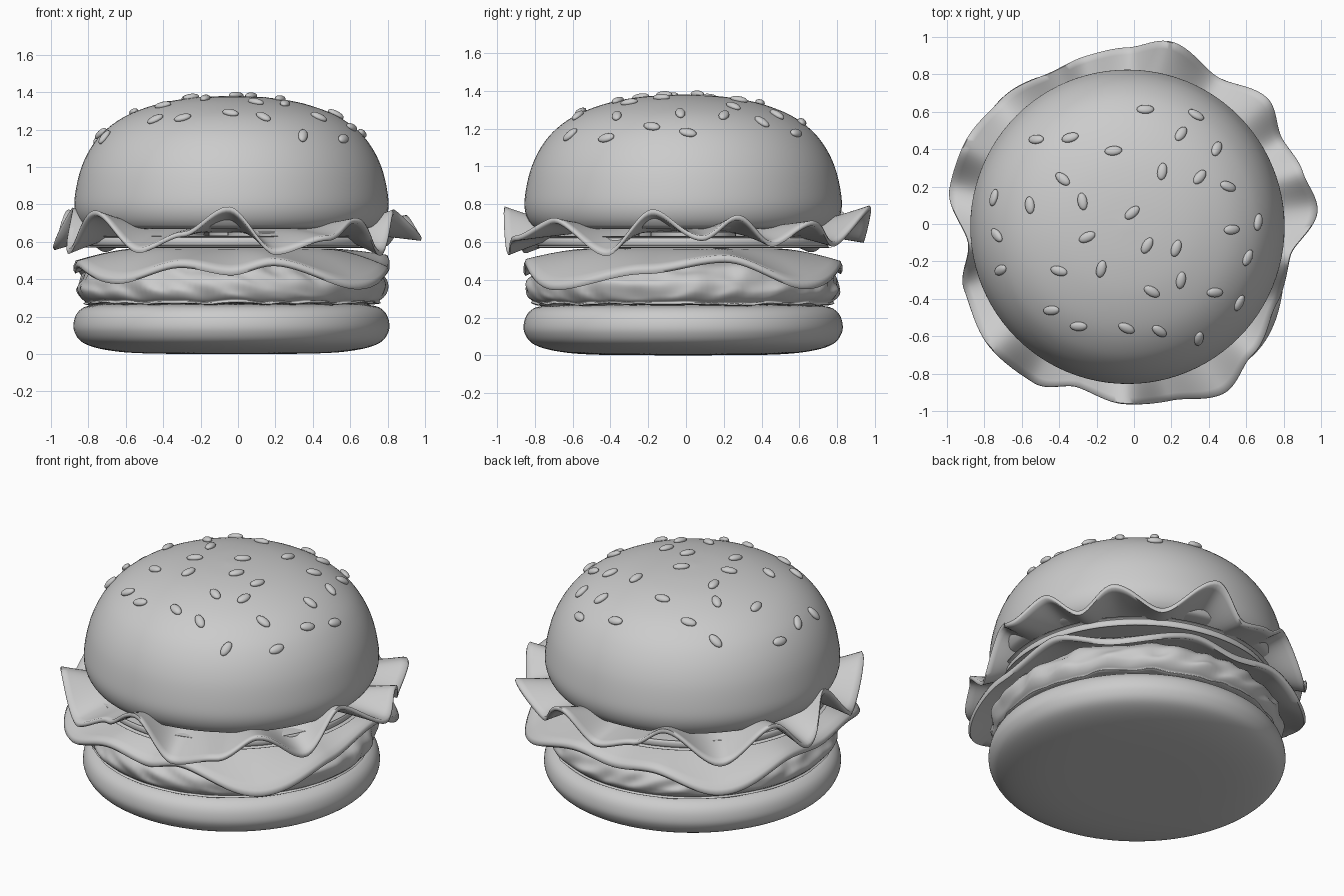
import bpy, bmesh, math
from mathutils import Vector, Matrix, noise

if "Cube" in bpy.data.objects:
    bpy.data.objects.remove(bpy.data.objects["Cube"])

CX, CY = -0.035, -0.015          # axis of the bun stack
TAU = 2 * math.pi

grey = bpy.data.materials.new("plain grey")
grey.diffuse_color = (0.6, 0.6, 0.6, 1)
grey.use_nodes = True
grey.node_tree.nodes["Principled BSDF"].inputs["Base Color"].default_value = grey.diffuse_color


def finish(bm, name, angle=50):
    bmesh.ops.recalc_face_normals(bm, faces=bm.faces[:])
    me = bpy.data.meshes.new(name)
    bm.to_mesh(me)
    bm.free()
    me.materials.append(grey)
    ob = bpy.data.objects.new(name, me)
    bpy.context.collection.objects.link(ob)
    bpy.ops.object.select_all(action='DESELECT')
    bpy.context.view_layer.objects.active = ob
    ob.select_set(True)
    bpy.ops.object.shade_smooth_by_angle(angle=math.radians(angle))
    return ob


def curve_pts(pts, n=6):
    """Smooth Catmull-Rom line through profile points."""
    p = [Vector(q) for q in pts]
    p = [p[0]] + p + [p[-1]]
    out = []
    for i in range(1, len(p) - 2):
        a, b, c, d = p[i - 1:i + 3]
        for k in range(n):
            t = k / n
            out.append(0.5 * (2 * b + (c - a) * t + (2 * a - 5 * b + 4 * c - d) * t * t
                              + (3 * b - a - 3 * c + d) * t ** 3))
    return out + [p[-1]]


def rings(name, rows, seg, fn, close=True, angle=50):
    """Skin of rings; fn(row, angle) gives each point. Ends capped if close."""
    bm = bmesh.new()
    loops = [[bm.verts.new(fn(r, TAU * i / seg)) for i in range(seg)] for r in rows]
    for a, b in zip(loops, loops[1:]):
        for i in range(seg):
            j = (i + 1) % seg
            bm.faces.new((a[i], a[j], b[j], b[i]))
    if close:
        bm.faces.new(loops[0])
        bm.faces.new(loops[-1])
    return finish(bm, name, angle)


def lathe(name, prof, x=CX, y=CY, seg=96):
    return rings(name, prof, seg, lambda p, a: (x + p[0] * math.cos(a), y + p[0] * math.sin(a), p[1]))


def wave(table, deg, col):
    """Smooth periodic interpolation of a table of (degrees, values...)."""
    deg %= 360
    t = sorted((row[0] % 360, row[col]) for row in table)
    t = [(t[-1][0] - 360, t[-1][1])] + t + [(t[0][0] + 360, t[0][1])]
    for (a, u), (b, v) in zip(t, t[1:]):
        if a <= deg <= b:
            k = (deg - a) / (b - a)
            return u + (v - u) * (k * k * (3 - 2 * k))


# Bottom bun
lathe("bottom_bun", curve_pts([(0.02, 0), (0.45, 0.003), (0.66, 0.02), (0.79, 0.058), (0.84, 0.12),
                               (0.84, 0.185), (0.81, 0.235), (0.75, 0.26), (0.6, 0.268), (0.02, 0.27)]))

# Patty with a lumpy rim
patty_profile = curve_pts([(0.02, 0.265), (0.72, 0.265), (0.79, 0.285), (0.825, 0.33), (0.82, 0.39),
                           (0.78, 0.44), (0.70, 0.485), (0.5, 0.51), (0.02, 0.51)], 8)


def patty_point(p, a):
    x, y = math.cos(a), math.sin(a)
    lump = noise.noise(Vector((x * 7 + p[1] * 9, y * 7, p[1] * 12)))
    r = p[0] * (1 + 0.025 * lump)
    return (CX + r * x, CY + r * y, p[1] + 0.012 * lump * (p[0] > 0.5))


rings("patty", patty_profile, 160, patty_point, angle=80)


# Thin sheet: goes outward along the top, round the rim, back along the underside
def sheet(name, steps, r0, thick, seg, fn):
    ts = [i / steps for i in range(steps + 1)]
    rows = [(t, 1) for t in ts] + [(1.012, 0.5)] + [(t, 0) for t in reversed(ts)]

    def point(row, a):
        x, y, z = fn(row[0], a)
        return (x, y, z + row[1] * thick)
    return rings(name, rows, seg, point, angle=80)


# Cheese slice: rounded square with drooping edge (degrees, edge height)
cheese_edge = [(-130, .375), (-108, .46), (-90, .42), (-75, .47), (-45, .345), (-14, .43), (15, .49),
               (43, .35), (75, .46), (92, .43), (110, .46), (135, .36), (165, .46), (185, .43), (203, .46)]


def cheese_point(t, a):
    c, s = math.cos(a), math.sin(a)
    rim = 0.835 / (abs(c) ** 3.2 + abs(s) ** 3.2) ** (1 / 3.2)
    r = 0.03 + (rim - 0.03) * t
    k = max(0, (t - 0.6) / 0.4)
    drop = wave(cheese_edge, math.degrees(a), 1) - 0.525
    return (CX + r * c, CY + r * s, 0.525 + drop * (k ** 1.5 if k < 1 else k))


sheet("cheese", 20, 0, 0.04, 192, cheese_point)

# Tomato slice and pickle slices on it
lathe("tomato", curve_pts([(0.02, 0.568), (0.72, 0.568), (0.765, 0.578), (0.775, 0.6),
                           (0.765, 0.622), (0.72, 0.632), (0.02, 0.632)]))
for i in range(5):
    a = TAU * i / 5 - 1.15
    lathe("pickle_slice", curve_pts([(0.02, 0.62), (0.2, 0.62), (0.225, 0.64), (0.2, 0.658), (0.02, 0.66)], 4),
          CX + 0.5 * math.cos(a), CY + 0.5 * math.sin(a), 40)

# Lettuce leaf ruffle: degrees, rim height, rim radius
lettuce_edge = [(-93, .775, .97), (-78, .545, .97), (-62, .62, 1.03), (-48, .715, .95), (-29, .54, .88),
                (-12, .76, .86), (5, .62, .99), (17, .73, .95), (30, .59, .92), (43, .70, .985),
                (60, .59, .91), (79, .78, 1.0), (92, .61, .95), (106, .66, .94), (117, .75, .93),
                (137, .56, .98), (155, .76, 1.01), (169, .57, 1.01), (187, .77, .90), (201, .55, .98),
                (221, .755, 1.02), (238, .555, 1.01), (251, .64, .93)]


def lettuce_point(t, a):
    d = math.degrees(a)
    r = 0.55 + (wave(lettuce_edge, d, 2) - 0.56) * t
    k = max(0, t) ** 1.3
    h = wave(lettuce_edge, d, 1)
    z = 0.65 + (h - 0.665) * k
    x, y = r * math.cos(a), r * math.sin(a)
    e = max(0, t - 0.0) 
    return (x + CX * (1 - e), y + CY * (1 - e), z)


leaf = [(t / 12, 1) for t in range(13)] + [(1.012, .5)] + [(t / 12, 0) for t in range(12, -1, -1)]


def leaf_point(row, a):
    x, y, z = lettuce_point(row[0], a)
    return (x, y, z + 0.028 * row[1])


rings("lettuce", leaf, 288, leaf_point, close=False, angle=80)

# Top bun
dome = curve_pts([(0.02, 0.668), (0.6, 0.668), (0.76, 0.672), (0.81, 0.70), (0.838, 0.77), (0.835, 0.86),
                  (0.805, 0.99), (0.75, 1.105), (0.67, 1.2), (0.55, 1.28), (0.38, 1.34),
                  (0.2, 1.37), (0.02, 1.38)])
lathe("top_bun", dome)


def dome_at(r):
    """Height and slope of the dome at radius r."""
    for b, a in zip(dome[::-1], dome[-2::-1]):
        if b[0] <= r <= a[0]:
            m = (a[1] - b[1]) / (a[0] - b[0])
            return b[1] + m * (r - b[0]), m
    return 1.38, 0


# Sesame seeds: x, y, long-axis degrees
seeds = [(-.52, .45, 0), (-.34, .46, 15), (-.11, .39, 5), (.06, .61, 0), (.33, .58, -30), (.25, .48, 55),
         (.44, .40, 65), (.35, .25, 50), (.50, .20, -20), (.15, .28, 80), (-.38, .24, -40), (-.275, .12, -80),
         (-.555, .10, -85), (-.745, .14, 75), (-.73, -.06, -50), (-.71, -.245, 30), (-.01, .06, 40),
         (-.25, -.07, 25), (-.40, -.25, -15), (-.175, -.24, 75), (.07, -.115, 60), (.225, -.13, 70),
         (.25, -.30, 80), (.095, -.36, -30), (.43, -.365, 0), (.56, -.42, 65), (.345, -.61, 80),
         (.135, -.57, -35), (-.04, -.555, -25), (-.295, -.545, 0), (-.44, -.46, 5), (.605, -.18, 65),
         (.66, .01, 80), (.52, -.03, 5)]
bm = bmesh.new()
for x, y, deg in seeds:
    dx, dy = x - CX, y - CY
    r = max(math.hypot(dx, dy), 0.03)
    z, m = dome_at(r)
    n = Vector((-m * dx / r, -m * dy / r, 1)).normalized()
    u = Vector((math.cos(math.radians(deg)), math.sin(math.radians(deg)), 0))
    u.z = -(n.x * u.x + n.y * u.y) / n.z
    u.normalize()
    rot = Matrix((u, n.cross(u), n)).transposed().to_4x4()
    pos = Vector((x, y, z)) + n * 0.006
    bmesh.ops.create_uvsphere(bm, u_segments=16, v_segments=10, radius=1,
                              matrix=Matrix.Translation(pos) @ rot @ Matrix.Diagonal((.047, .026, .018, 1)))
finish(bm, "sesame_seeds", 80)
